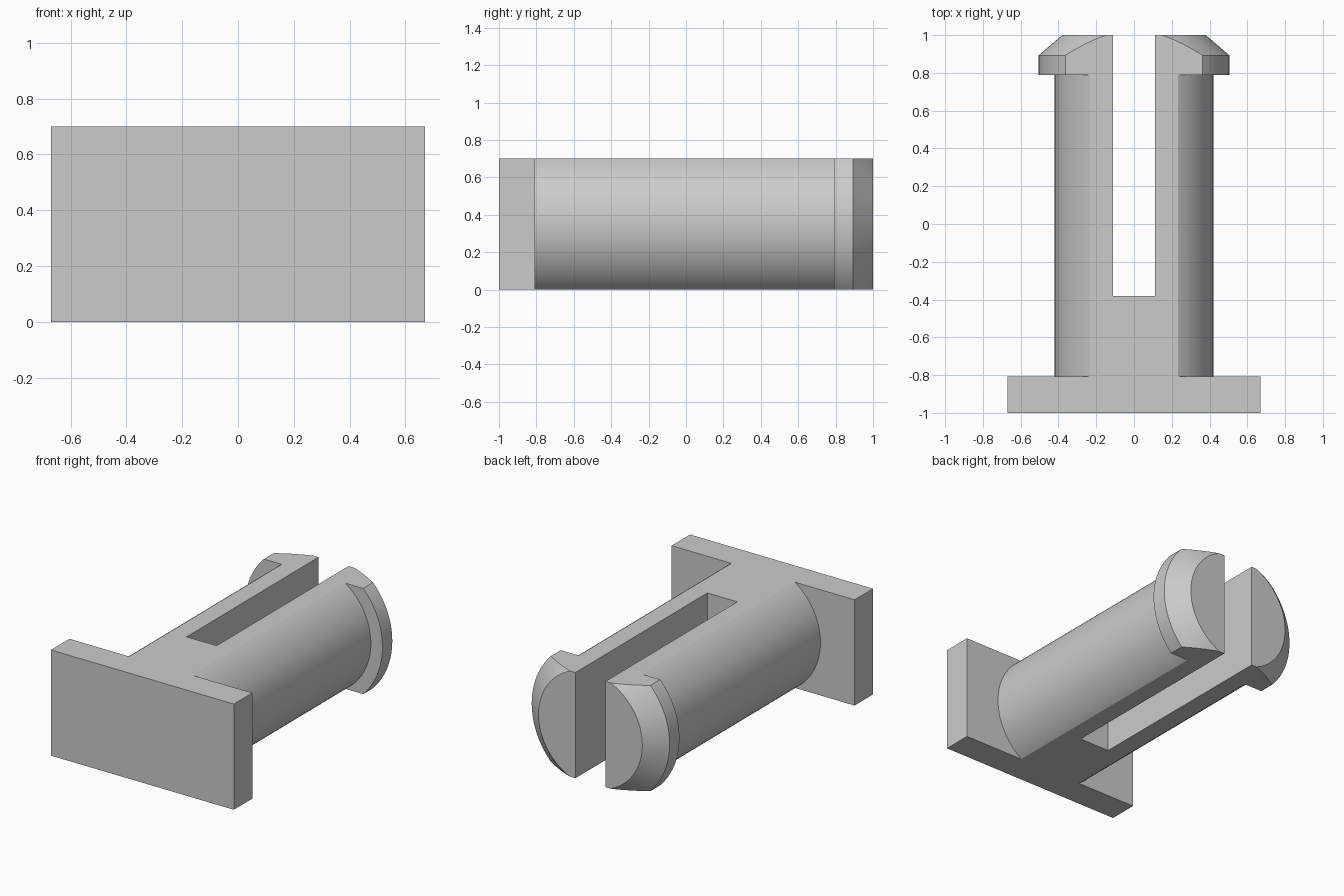
import bpy, bmesh, math
from mathutils import Vector

old = bpy.data.objects.get("Cube")
if old:
    bpy.data.objects.remove(old, do_unlink=True)

HEIGHT = 0.70      # flat-to-flat thickness
MID = HEIGHT / 2   # height of the pin axis

grey = bpy.data.materials.new("plain grey")
grey.use_nodes = True
grey.diffuse_color = (0.6, 0.6, 0.6, 1)
grey.node_tree.nodes["Principled BSDF"].inputs["Base Color"].default_value = (0.6, 0.6, 0.6, 1)


def add_object(name, bm):
    bmesh.ops.recalc_face_normals(bm, faces=bm.faces)
    mesh = bpy.data.meshes.new(name)
    bm.to_mesh(mesh)
    bm.free()
    mesh.materials.append(grey)
    obj = bpy.data.objects.new(name, mesh)
    bpy.context.collection.objects.link(obj)
    return obj


def box(name, low, high):
    low, high = Vector(low), Vector(high)
    bm = bmesh.new()
    bmesh.ops.create_cube(bm, size=1)
    for v in bm.verts:
        v.co = (low + high) / 2 + v.co * (high - low)
    return add_object(name, bm)


def turned(name, profile, steps=128):
    """Revolve (radius, y) points about the pin axis."""
    bm = bmesh.new()
    verts = [bm.verts.new((r, y, MID)) for r, y in profile]
    edges = [bm.edges.new(pair) for pair in zip(verts, verts[1:])]
    bmesh.ops.spin(bm, geom=verts + edges, cent=(0, 0, MID), axis=(0, 1, 0),
                   angle=math.tau, steps=steps, use_duplicate=False)
    bmesh.ops.remove_doubles(bm, verts=bm.verts, dist=1e-5)
    return add_object(name, bm)


def combine(target, tool, operation):
    mod = target.modifiers.new(operation.title(), 'BOOLEAN')
    mod.operation, mod.solver, mod.object = operation, 'EXACT', tool
    bpy.context.view_layer.objects.active = target
    bpy.ops.object.modifier_apply(modifier=mod.name)
    bpy.data.objects.remove(tool, do_unlink=True)


# Round shaft with a chamfered snap head
pin = turned("split_pin", [(0, -0.9), (0.42, -0.9), (0.42, 0.79), (0.505, 0.79),
                           (0.505, 0.893), (0.38, 1.0), (0, 1.0)])

# End plate, left oversize so the trim gives continuous flats
combine(pin, box("end_plate", (-0.67, -1, -0.3), (0.67, -0.807, 1)), 'UNION')

# Trim to the flat top and bottom
combine(pin, box("flat_trim", (-1, -1.2, 0), (1, 1.2, HEIGHT)), 'INTERSECT')

# Slot between the two prongs
combine(pin, box("slot", (-0.11, -0.38, -0.5), (0.11, 1.5, 1.5)), 'DIFFERENCE')

bpy.ops.object.select_all(action='DESELECT')
pin.select_set(True)
bpy.context.view_layer.objects.active = pin
bpy.ops.object.shade_smooth_by_angle(angle=math.radians(25))
